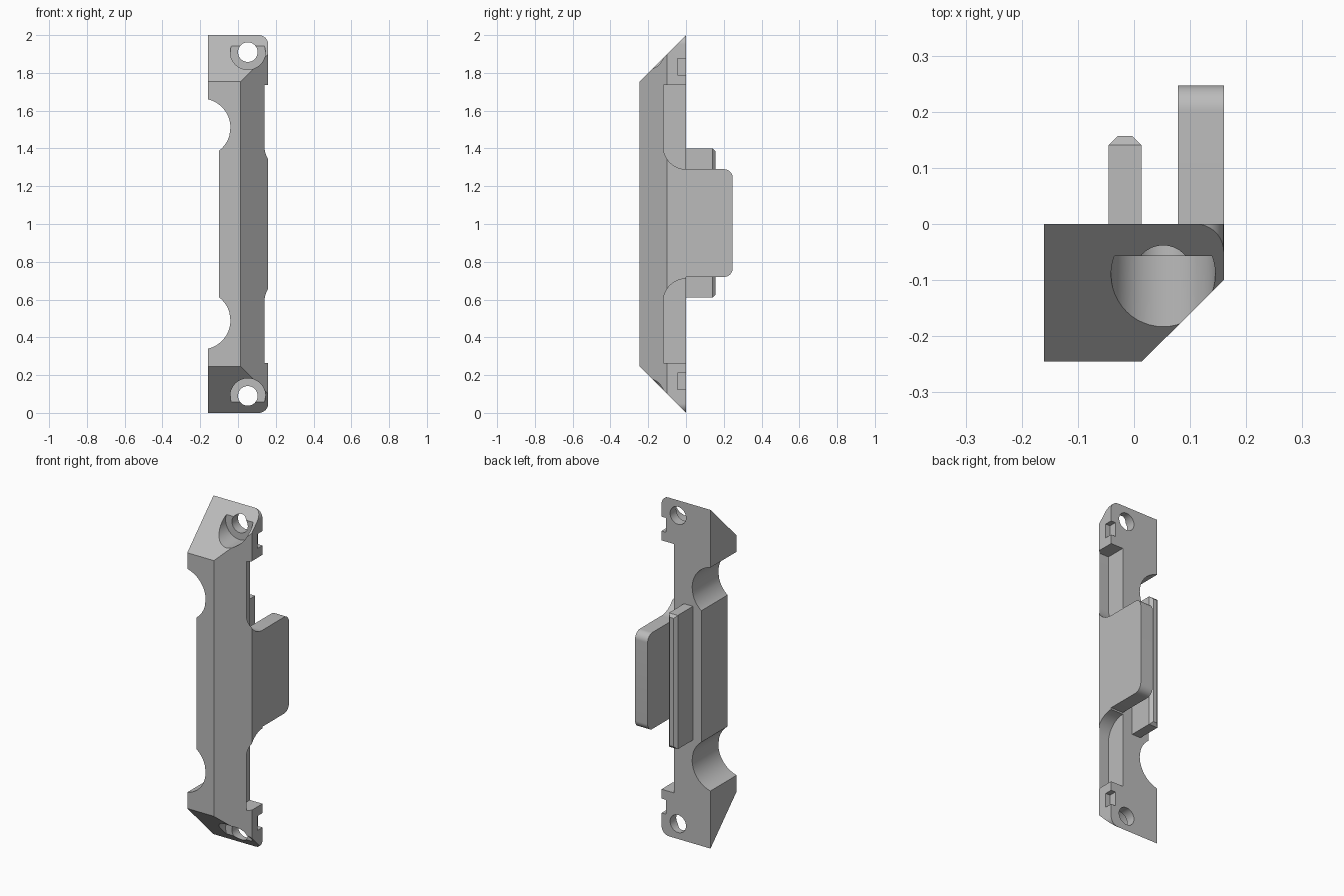
import bpy, bmesh
from math import cos, sin, radians

cube = bpy.data.objects.get("Cube")
if cube:
    bpy.data.objects.remove(cube, do_unlink=True)

grey = bpy.data.materials.new("plain_grey")
grey.use_nodes = True
grey.diffuse_color = (0.5, 0.5, 0.5, 1)
grey.node_tree.nodes["Principled BSDF"].inputs["Base Color"].default_value = (0.5, 0.5, 0.5, 1)


def arc(cu, cv, r, start, end, n=12):
    """Points along an arc, angles in degrees."""
    steps = [radians(start + (end - start) * i / n) for i in range(n + 1)]
    return [(cu + r * cos(a), cv + r * sin(a)) for a in steps]


def prism(name, points, axis, lo, hi):
    """Extrude a 2D outline along an axis; the outline uses the other two in order."""
    place = {"x": lambda u, v, d: (d, u, v),
             "y": lambda u, v, d: (u, d, v),
             "z": lambda u, v, d: (u, v, d)}[axis]
    bm = bmesh.new()
    rings = [[bm.verts.new(place(u, v, d)) for u, v in points] for d in (lo, hi)]
    bm.faces.new(rings[0])
    bm.faces.new(rings[1])
    n = len(points)
    for i in range(n):
        j = (i + 1) % n
        bm.faces.new((rings[0][i], rings[0][j], rings[1][j], rings[1][i]))
    bmesh.ops.recalc_face_normals(bm, faces=bm.faces)
    mesh = bpy.data.meshes.new(name)
    bm.to_mesh(mesh)
    bm.free()
    mesh.materials.append(grey)
    ob = bpy.data.objects.new(name, mesh)
    bpy.context.collection.objects.link(ob)
    return ob


def rect(u0, u1, v0, v1):
    return [(u0, v0), (u1, v0), (u1, v1), (u0, v1)]


def combine(target, tool, operation):
    """Apply a boolean and remove the tool object."""
    mod = target.modifiers.new("cut", 'BOOLEAN')
    mod.object, mod.operation, mod.solver = tool, operation, 'EXACT'
    bpy.context.view_layer.objects.active = target
    bpy.ops.object.modifier_apply(modifier=mod.name)
    bpy.data.objects.remove(tool, do_unlink=True)


# Main body: front outline, then trimmed to the chamfered plan and sloped ends
outline = [(-0.16, 0), *arc(0.11, 0.05, 0.05, -90, 0),
           *arc(0.11, 1.95, 0.05, 0, 90), (-0.16, 2)]
body = prism("body", outline, "y", -0.245, 0)
plan = [(-0.3, 0.1), (0.16, 0.1), (0.16, -0.1), (0.014, -0.245), (0.004, -0.255), (-0.3, -0.255)]
combine(body, prism("plan_trim", plan, "z", -0.1, 2.1), 'INTERSECT')
slope = [(0.1, -0.1), (0.1, 2.1), (-0.3, 1.7), (-0.3, 0.3)]
combine(body, prism("slope_trim", slope, "x", -0.5, 0.5), 'INTERSECT')

# Latch plate standing behind the body
plate = [(-0.03, 0.72), *arc(0.202, 0.765, 0.045, -90, 0),
         *arc(0.202, 1.245, 0.045, 0, 90), (-0.03, 1.29)]
combine(body, prism("latch_plate", plate, "x", 0.078, 0.16), 'UNION')

# Waist on the right side between the two scallops
combine(body, prism("waist", rect(-0.3, -0.1, 0.55, 1.45), "y", -0.4, 0.1), 'DIFFERENCE')

# Details repeated at the upper and lower ends
for s in (1, -1):
    def flip(points):
        return [(u, 1 + s * (v - 1)) for u, v in points]

    scallop = arc(-0.194, 1.51, 0.154, 0, 345, 47)
    combine(body, prism("scallop", flip(scallop), "y", -0.4, 0.1), 'DIFFERENCE')

    recess = [(0.001, 1.735), (-0.12, 1.735), *arc(0, 1.41, 0.12, 180, 270), (0.001, 1.29)]
    combine(body, prism("side_recess", flip(recess), "x", 0.078, 0.3), 'DIFFERENCE')

    slot = rect(-0.045, 0.05, 1.79, 1.875)
    combine(body, prism("side_slot", flip(slot), "x", 0.13, 0.3), 'DIFFERENCE')

    bore = arc(0.052, 1.91, 0.093, 0, 352.5, 47)
    combine(body, prism("counterbore", flip(bore), "y", -0.4, -0.057), 'DIFFERENCE')

    hole = arc(0.052, 1.91, 0.052, 0, 348.75, 31)
    combine(body, prism("screw_hole", flip(hole), "y", -0.4, 0.1), 'DIFFERENCE')

# Rear rail with a chamfered tip
rail = prism("rear_rail", rect(-0.045, 0.013, 0, 0.157), "z", 0.61, 1.4)
bm = bmesh.new()
bm.from_mesh(rail.data)
tip = [e for e in bm.edges if all(v.co.y > 0.15 for v in e.verts)]
bmesh.ops.bevel(bm, geom=tip, offset=0.016, segments=1, affect='EDGES')
bm.to_mesh(rail.data)
bm.free()

# Smooth the curved walls, keep the corners crisp
bpy.ops.object.select_all(action='DESELECT')
body.select_set(True)
bpy.context.view_layer.objects.active = body
bpy.ops.object.shade_smooth_by_angle(angle=radians(25))
